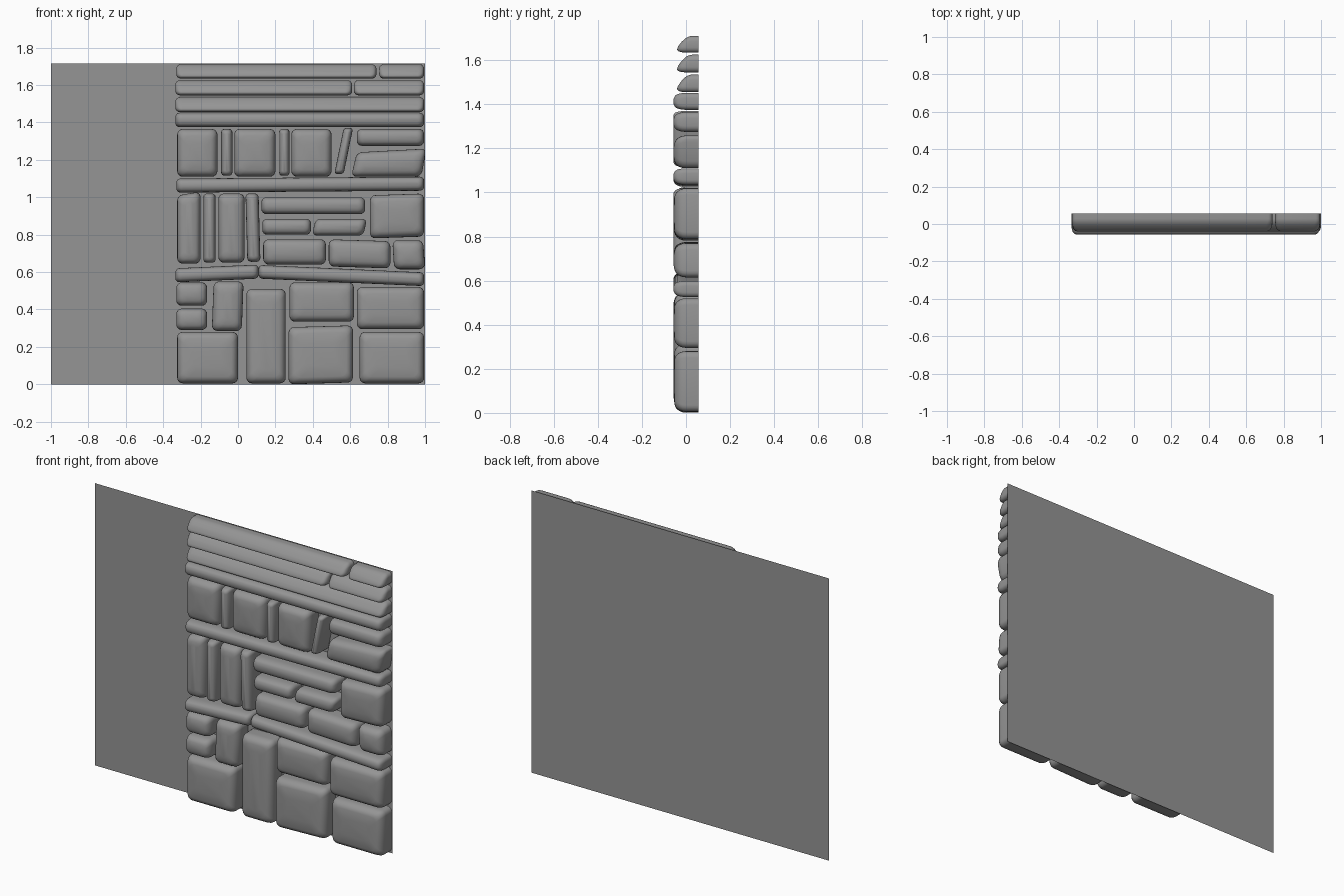
import bpy
import bmesh
import math

BACK = 0.057      # y of the backing sheet
DEPTH = 0.115     # how far the stones stand out
HEIGHT = 1.715

cube = bpy.data.objects.get("Cube")
if cube:
    bpy.data.objects.remove(cube, do_unlink=True)

grey = bpy.data.materials.new("stone_grey")
grey.use_nodes = True
colour = (0.30, 0.30, 0.30, 1)
grey.diffuse_color = colour
shader = grey.node_tree.nodes["Principled BSDF"]
shader.inputs["Base Color"].default_value = colour
shader.inputs["Roughness"].default_value = 0.8


def make_object(name, bm):
    mesh = bpy.data.meshes.new(name)
    bm.to_mesh(mesh)
    bm.free()
    mesh.materials.append(grey)
    obj = bpy.data.objects.new(name, mesh)
    bpy.context.collection.objects.link(obj)
    return obj


def rounded_outline(half_w, half_h, radius, steps=4):
    """Points around a rounded rectangle, counter-clockwise."""
    points = []
    for corner, (sx, sz) in enumerate([(1, 1), (-1, 1), (-1, -1), (1, -1)]):
        for i in range(steps + 1):
            a = (corner + i / steps) * math.pi / 2
            points.append((sx * (half_w - radius) + radius * math.cos(a),
                           sz * (half_h - radius) + radius * math.sin(a)))
    return points


def stone(name, left, right, low, high, rise=0, lean=0, taper=0, wedge=0):
    """Pillow-shaped stone; sizes in hundredths.
    rise: right end lifted, lean: top shifted, taper: right end taller."""
    cx, cz = (left + right) / 200, (low + high) / 200
    w, h = (right - left) / 200, (high - low) / 200
    small = min(w, h)
    edge = min(0.04, small * 0.5)
    corner = min(0.03, small * 0.6)
    # front edge rounding, then a shallow dome
    profile = [(0, 0), (0.5, 0.02)]
    for i in range(1, 6):
        a = i / 5 * math.pi / 2 * 0.93
        profile.append((0.5 + 0.45 * math.sin(a), edge * (1 - math.cos(a))))
    profile.append((0.99, edge + (small - edge) * 0.45))
    bm = bmesh.new()
    rings = []
    for depth, inset in profile:
        if depth == 0.5:
            inset = 0
        iw, ih = w - inset, h - inset
        ring = []
        for px, pz in rounded_outline(iw, ih, min(corner, iw * 0.9, ih * 0.9)):
            u, v = px / w, pz / h
            x = cx + px + v * lean / 200
            z = cz + pz + u * rise / 200 + u * v * taper / 200
            d = DEPTH * depth * (1 - wedge * (v + 1) / 2)
            ring.append(bm.verts.new((min(x, 1), BACK - d, max(z, 0))))
        rings.append(ring)
    count = len(rings[0])
    for a, b in zip(rings, rings[1:]):
        for i in range(count):
            j = (i + 1) % count
            bm.faces.new((a[i], a[j], b[j], b[i]))
    bm.faces.new(rings[-1])
    bmesh.ops.recalc_face_normals(bm, faces=bm.faces)
    # the open shell must face the front
    if rings[-1][0].link_faces and bm.faces[:][-1].normal.y > 0:
        bmesh.ops.reverse_faces(bm, faces=bm.faces)
    for face in bm.faces:
        face.smooth = True
    return make_object(name, bm)


# Backing sheet
bm = bmesh.new()
bm.faces.new([bm.verts.new((x, BACK, z)) for x, z in
              [(-1, 0), (1, 0), (1, HEIGHT), (-1, HEIGHT)]])
make_object("backing_sheet", bm)

# Sloping ledges at the top
ledges = [(-33, 74, 163.5, 171), (75.5, 99.5, 163.5, 171),
          (-33.5, 61, 154.5, 162.5), (62, 99.5, 154.5, 162.5),
          (-33.5, 99.5, 145.5, 153.5)]
for i, size in enumerate(ledges):
    stone(f"sloping_ledge_{i + 1}", *size, wedge=0.5)

courses = {
    # long flat slabs between the courses
    "long_slab": [(-33.5, 99.5, 137.5, 145.2), (-33, 99.5, 103, 110.5, 1),
                  (-33.5, 11, 55.5, 63, 2), (11, 99.5, 54.5, 61.8, -4)],
    "upper_stone": [(-32.5, -11, 111, 136.5), (-9, -3, 111.5, 136.5),
                    (-2, 20, 111, 136.5), (22, 27.5, 111.5, 136.5),
                    (28.5, 50, 111, 136.5), (54, 59, 112.5, 137, 0, 5),
                    (63.5, 99.5, 127.5, 136.5), (62, 99.5, 111, 125, 1, 3, 1)],
    "upright_stone": [(-32.5, -20, 64.5, 102, 1, 0, 1), (-18.5, -12, 65, 102),
                      (-10.5, 3.5, 65, 102), (4.5, 11.5, 65.5, 102, 0, -1)],
    "middle_stone": [(12.5, 68, 91, 100), (13, 39, 80, 88.5),
                     (40.5, 68, 79.5, 88.5, 0, 2), (13.5, 47, 64, 77.5),
                     (48.5, 81.5, 62.5, 77, -1), (83, 99.5, 61.5, 77, 0, -1),
                     (70.5, 99.5, 78.5, 101.5, 1)],
    "lower_stone": [(-33, -16.5, 42, 54.5), (-33, -16.5, 29, 40.5),
                    (-13.5, 2.5, 28.5, 55, 0, 1), (27.5, 62, 33.5, 54.5),
                    (63.5, 99.5, 29.5, 52)],
    "bottom_stone": [(-32.5, 0, 0.5, 28), (4.5, 25.5, 0.5, 51),
                     (27, 61.5, 0.5, 31, 1), (65, 99.5, 0.5, 28)],
}
for name, sizes in courses.items():
    for i, size in enumerate(sizes):
        stone(f"{name}_{i + 1}", *size)
